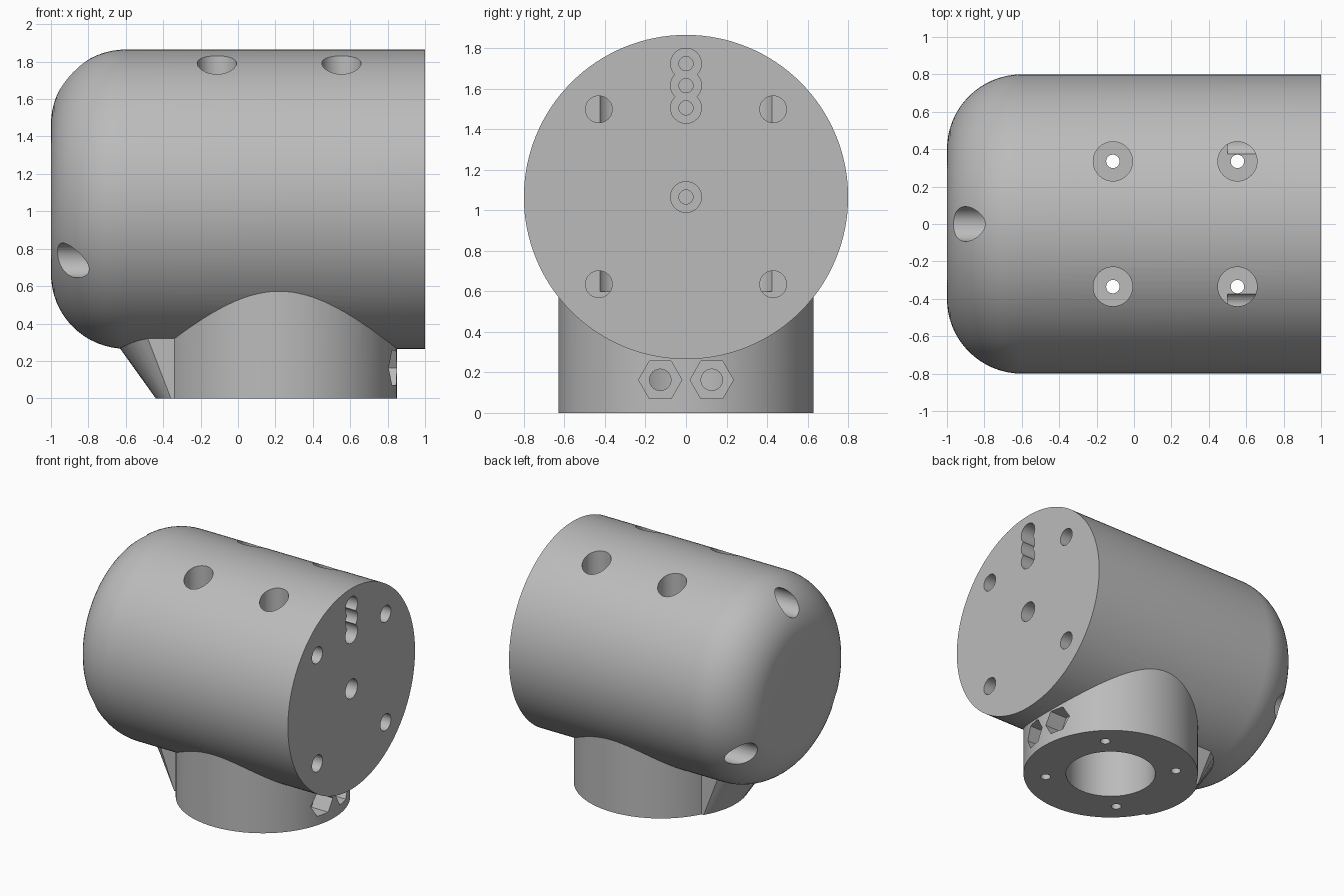
import bpy
import bmesh
import math
from mathutils import Matrix, Vector

old = bpy.data.objects.get("Cube")
if old:
    bpy.data.objects.remove(old, do_unlink=True)

grey = bpy.data.materials.new("mid grey")
grey.use_nodes = True
colour = (0.5, 0.5, 0.5, 1)
grey.diffuse_color = colour
grey.node_tree.nodes["Principled BSDF"].inputs["Base Color"].default_value = colour

AXIS_Z, BODY_R, FILLET = 1.065, 0.8, 0.4
NECK_X, NECK_R = 0.22, 0.63


def finish(bm, name):
    bmesh.ops.recalc_face_normals(bm, faces=bm.faces)
    mesh = bpy.data.meshes.new(name)
    bm.to_mesh(mesh)
    bm.free()
    mesh.materials.append(grey)
    obj = bpy.data.objects.new(name, mesh)
    bpy.context.collection.objects.link(obj)
    return obj


def rod(name, start, end, radius, sides=40, turn=0):
    """Straight prism or cylinder between two points."""
    a, b = Vector(start), Vector(end)
    d = b - a
    rot = d.to_track_quat('Z', 'Y').to_matrix().to_4x4()
    bm = bmesh.new()
    bmesh.ops.create_cone(
        bm, cap_ends=True, segments=sides, radius1=radius, radius2=radius, depth=d.length,
        matrix=Matrix.Translation((a + b) / 2) @ rot @ Matrix.Rotation(turn, 4, 'Z'))
    return finish(bm, name)


def combine(target, other, operation):
    mod = target.modifiers.new("combine", 'BOOLEAN')
    mod.operation, mod.solver, mod.object = operation, 'EXACT', other
    bpy.ops.object.select_all(action='DESELECT')
    bpy.context.view_layer.objects.active = target
    target.select_set(True)
    bpy.ops.object.modifier_apply(modifier=mod.name)
    bpy.data.objects.remove(other, do_unlink=True)


def drill(target, *args, **kwargs):
    combine(target, rod("drill", *args, **kwargs), 'DIFFERENCE')


# Round barrel with one domed end, turned about the x axis
bm = bmesh.new()
profile = [(1, 0), (1, BODY_R)]
for i in range(17):
    t = math.pi / 2 * i / 16
    profile.append((FILLET - 1 - FILLET * math.sin(t), BODY_R - FILLET + FILLET * math.cos(t)))
profile.append((-1, 0))
verts = [bm.verts.new((x, 0, AXIS_Z + r)) for x, r in profile]
edges = [bm.edges.new(pair) for pair in zip(verts, verts[1:])]
bmesh.ops.spin(bm, geom=verts + edges, cent=(0, 0, AXIS_Z), axis=(1, 0, 0),
               angle=2 * math.pi, steps=128, use_merge=True)
bmesh.ops.remove_doubles(bm, verts=bm.verts, dist=0.0001)
housing = finish(bm, "housing")

# Round neck underneath
combine(housing, rod("neck", (NECK_X, 0, 0), (NECK_X, 0, 0.9), NECK_R, 128), 'UNION')

# Sloping rib: arcs lofted from the foot of the neck up under the dome
bm = bmesh.new()
rings = []
steps, half = 16, 0.29
for z, nose, r in ((0, -0.44, 0.56), (0.36, -0.698, 0.31)):
    ring = []
    for i in range(steps + 1):
        y = half * (2 * i / steps - 1)
        ring.append(bm.verts.new((nose + r - math.sqrt(r * r - y * y), y, z)))
    ring += [bm.verts.new((-0.1, half, z)), bm.verts.new((-0.1, -half, z))]
    rings.append(ring)
n = len(rings[0])
for i in range(n):
    j = (i + 1) % n
    bm.faces.new((rings[0][i], rings[0][j], rings[1][j], rings[1][i]))
for ring in rings:
    bm.faces.new(ring)
combine(housing, finish(bm, "rib"), 'UNION')

# Central bore in the neck
drill(housing, (NECK_X, 0, -0.1), (NECK_X, 0, 0.62), 0.323, 64)

# Four vertical bolt holes with deep counterbores from the top
for sx in (-1, 1):
    for sy in (-1, 1):
        x, y = NECK_X + sx * 0.333, sy * 0.335
        drill(housing, (x, y, 0.6), (x, y, 2), 0.105)
        drill(housing, (x, y, -0.1), (x, y, 0.7), 0.036, 24)

# Hexagonal nut pockets and screw holes in the side of the neck
for y in (-0.127, 0.127):
    drill(housing, (0.7, y, 0.163), (0.95, y, 0.163), 0.107, sides=6, turn=math.pi / 2)
    drill(housing, (0.4, y, 0.163), (0.8, y, 0.163), 0.053, 24)

# Four plain holes in the flat end
for y in (-0.43, 0.43):
    for z in (0.635, 1.498):
        drill(housing, (0.5, y, z), (1.1, y, z), 0.066)

# Stepped holes in the flat end: centre and a row of three near the top
for z in (AXIS_Z, 1.505, 1.615, 1.723):
    drill(housing, (0.75, 0, z), (1.1, 0, z), 0.076)
    drill(housing, (0.6, 0, z), (0.8, 0, z), 0.035, 24)

# Three holes spaced around the dome
for k in range(3):
    a = 2 * math.pi * k / 3
    y, z = 0.655 * math.sin(a), AXIS_Z + 0.655 * math.cos(a)
    drill(housing, (-1.1, y, z), (-0.5, y, z), 0.093)

bpy.ops.object.select_all(action='DESELECT')
housing.select_set(True)
bpy.context.view_layer.objects.active = housing
bpy.ops.object.shade_smooth_by_angle(angle=math.radians(25))
